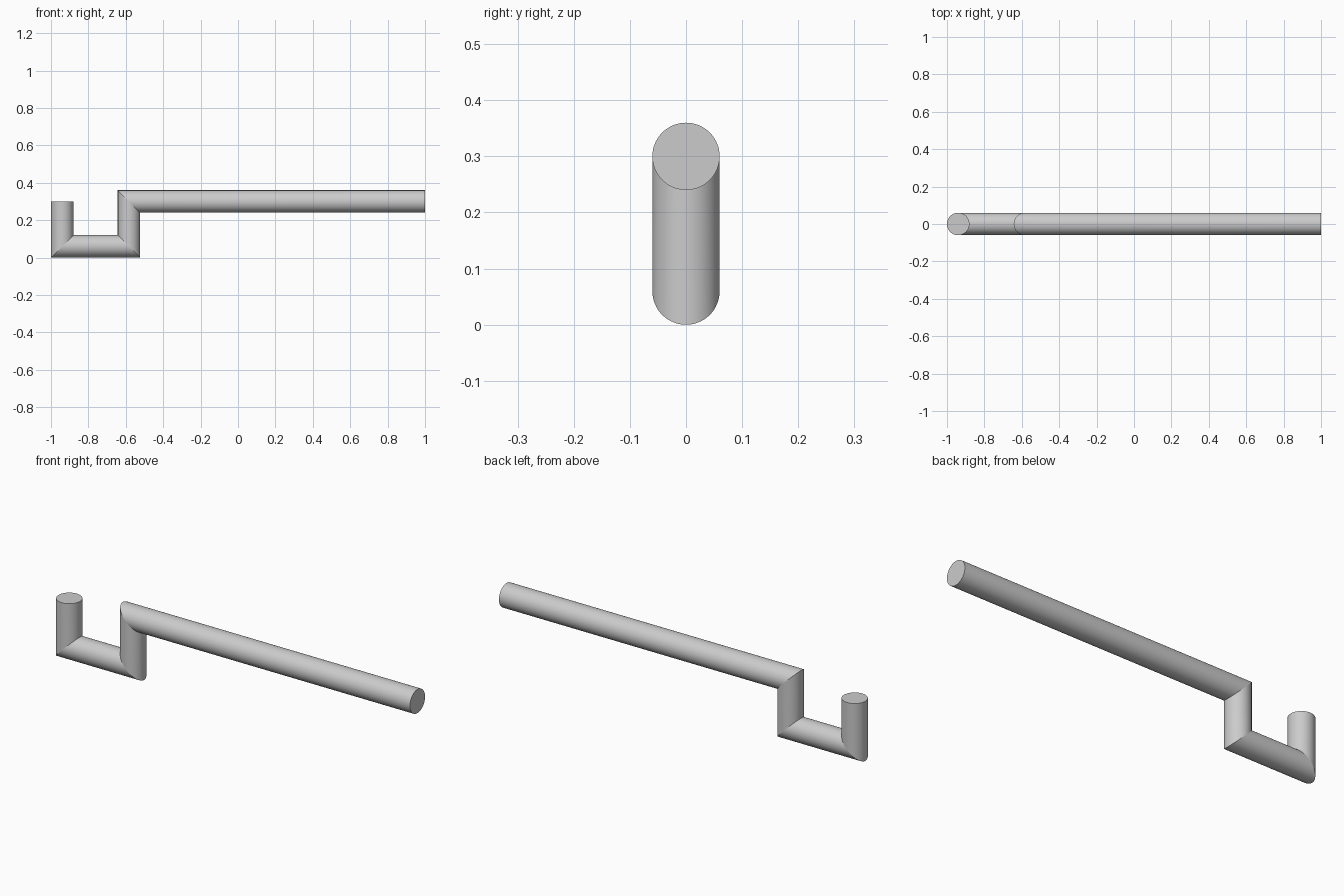
import bpy, bmesh
from math import cos, sin, tau
from mathutils import Vector

if "Cube" in bpy.data.objects:
    bpy.data.objects.remove(bpy.data.objects["Cube"])

RADIUS = 0.06
SIDES = 64


def mitred_rod(name, points, radius):
    """Round rod along a path in the XZ plane, with sharp mitred corners."""
    pts = [Vector((x, 0, z)) for x, z in points]
    dirs = [(b - a).normalized() for a, b in zip(pts, pts[1:])]
    normals = [Vector((-d.z, 0, d.x)) for d in dirs]
    bm = bmesh.new()
    rings = []
    for i, p in enumerate(pts):
        n1, n2 = normals[max(i - 1, 0)], normals[min(i, len(normals) - 1)]
        mitre = (n1 + n2) / (1 + n1.dot(n2))
        rings.append([bm.verts.new(p + radius * (mitre * cos(tau * k / SIDES)
                                                 + Vector((0, sin(tau * k / SIDES), 0))))
                      for k in range(SIDES)])
    # Smooth tube walls
    for a, b in zip(rings, rings[1:]):
        for k in range(SIDES):
            j = (k + 1) % SIDES
            bm.faces.new((a[k], a[j], b[j], b[k])).smooth = True
    # Flat end caps
    bm.faces.new(rings[0])
    bm.faces.new(rings[-1])
    # Sharp edges at mitres and ends
    for r in rings:
        for k in range(SIDES):
            bm.edges.get((r[k], r[(k + 1) % SIDES])).smooth = False
    bmesh.ops.recalc_face_normals(bm, faces=bm.faces)
    mesh = bpy.data.meshes.new(name)
    bm.to_mesh(mesh)
    bm.free()
    obj = bpy.data.objects.new(name, mesh)
    bpy.context.collection.objects.link(obj)
    return obj


# Hooked rod: upright tip, short base, riser, long arm
mitred_rod("hooked_rod",
           [(-0.94, 0.30), (-0.94, 0.06), (-0.583, 0.06), (-0.583, 0.30), (1.0, 0.30)],
           RADIUS)
